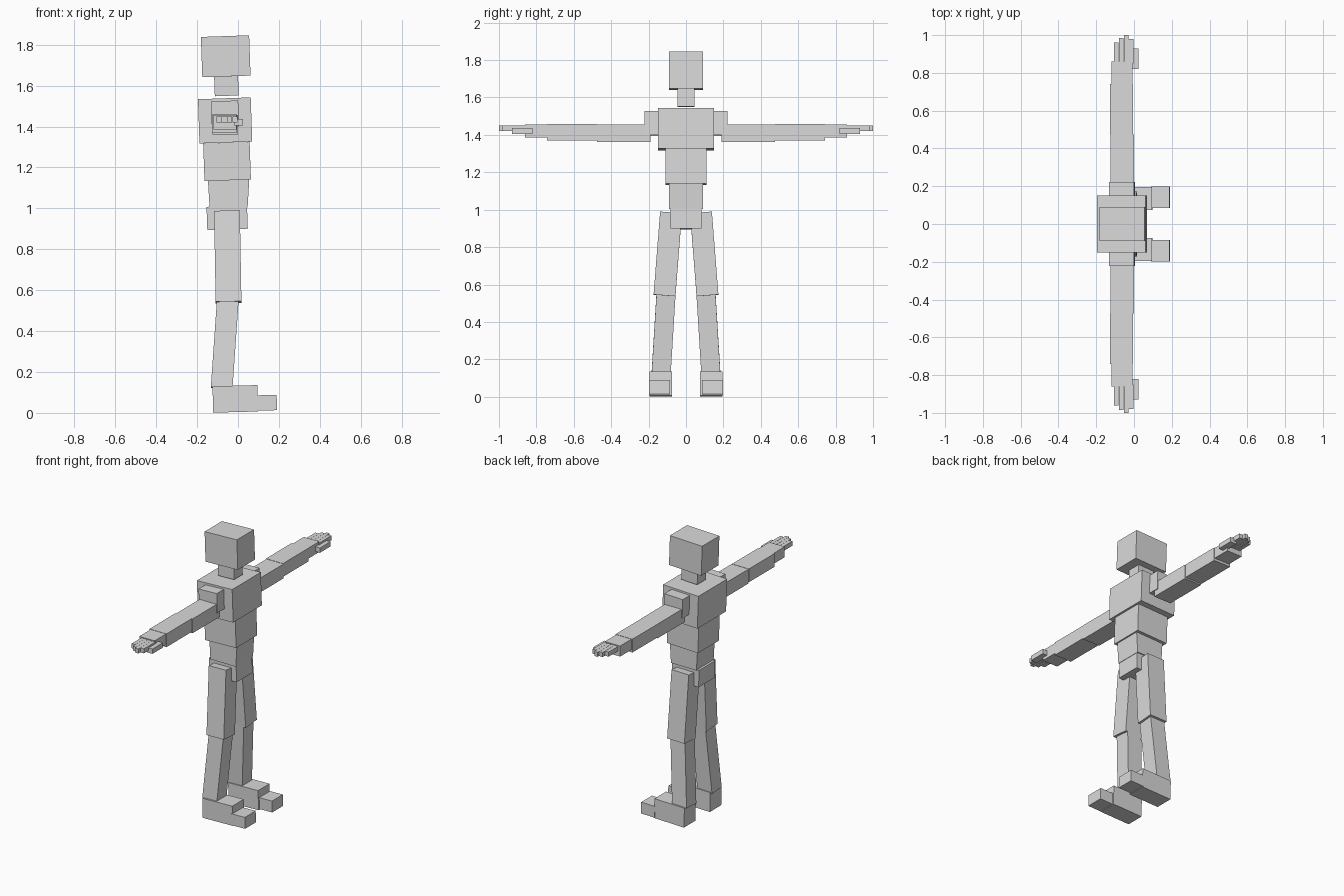
import bpy
import bmesh
from math import radians
from mathutils import Matrix, Vector, Euler

cube = bpy.data.objects.get("Cube")
if cube:
    bpy.data.objects.remove(cube, do_unlink=True)

grey = bpy.data.materials.new("light grey")
grey.use_nodes = True
grey.diffuse_color = (0.7, 0.7, 0.7, 1)
grey.node_tree.nodes["Principled BSDF"].inputs["Base Color"].default_value = (0.7, 0.7, 0.7, 1)


def block(name, x, y, z, roll=0, tilt=0, taper=1.0):
    """Box from (low, high) ranges, turned about x (roll) and y (tilt), base narrowed by taper."""
    ranges = (x, y, z)
    centre = Vector([(a + b) / 2 for a, b in ranges])
    size = Vector([abs(b - a) for a, b in ranges])
    bm = bmesh.new()
    bmesh.ops.create_cube(bm, size=1)
    for v in bm.verts:
        if v.co.z < 0:
            v.co.x *= taper
    turn = Euler((radians(roll), radians(tilt), 0)).to_matrix().to_4x4()
    bm.transform(Matrix.Translation(centre) @ turn @ Matrix.Diagonal(size).to_4x4())
    mesh = bpy.data.meshes.new(name)
    bm.to_mesh(mesh)
    bm.free()
    mesh.materials.append(grey)
    obj = bpy.data.objects.new(name, mesh)
    bpy.context.collection.objects.link(obj)


# Head and trunk
block("head", (-0.178, 0.058), (-0.09, 0.09), (1.645, 1.842), tilt=-2)
block("neck", (-0.115, 0.002), (-0.045, 0.045), (1.55, 1.645), tilt=-2)
block("chest", (-0.192, 0.066), (-0.15, 0.15), (1.322, 1.538), tilt=-2)
block("upper_waist", (-0.167, 0.06), (-0.11, 0.11), (1.137, 1.322), tilt=-2)
block("lower_waist", (-0.147, 0.055), (-0.09, 0.09), (1.005, 1.14), taper=0.92)
block("pelvis", (-0.152, 0.046), (-0.083, 0.083), (0.897, 1.011), tilt=-2)

# Limbs, repeated on both sides
for side, s in (("left", 1), ("right", -1)):
    def limb(name, x, y, z, roll=0, tilt=0):
        block(side + "_" + name, x, (y[0] * s, y[1] * s), z, roll * s, tilt)

    limb("shoulder", (-0.13, 0.003), (0.1, 0.223), (1.398, 1.525), tilt=-2)
    limb("upper_arm", (-0.125, 0), (0.19, 0.475), (1.361, 1.456))
    limb("forearm", (-0.128, -0.004), (0.475, 0.742), (1.37, 1.458))
    limb("hand", (-0.12, -0.008), (0.742, 0.86), (1.386, 1.456))
    limb("thumb", (-0.02, 0.025), (0.82, 0.93), (1.405, 1.437))

    # Four fingers, from the index outward
    for i, (finger, tip) in enumerate((("index", 0.98), ("middle", 1.0),
                                       ("ring", 0.985), ("little", 0.96))):
        x = -0.003 - i * 0.026
        limb(finger + "_finger", (x - 0.025, x), (0.85, tip), (1.42, 1.45))

    limb("thigh", (-0.113, 0.013), (0.039, 0.156), (0.54, 0.985), roll=4.5, tilt=-1)
    limb("shin", (-0.118, -0.012), (0.069, 0.171), (0.12, 0.55), roll=3.5, tilt=4)
    limb("foot", (-0.123, 0.096), (0.075, 0.195), (0.004, 0.133), tilt=-1.5)
    limb("toes", (0.09, 0.19), (0.085, 0.198), (0.012, 0.087), tilt=-1.5)
